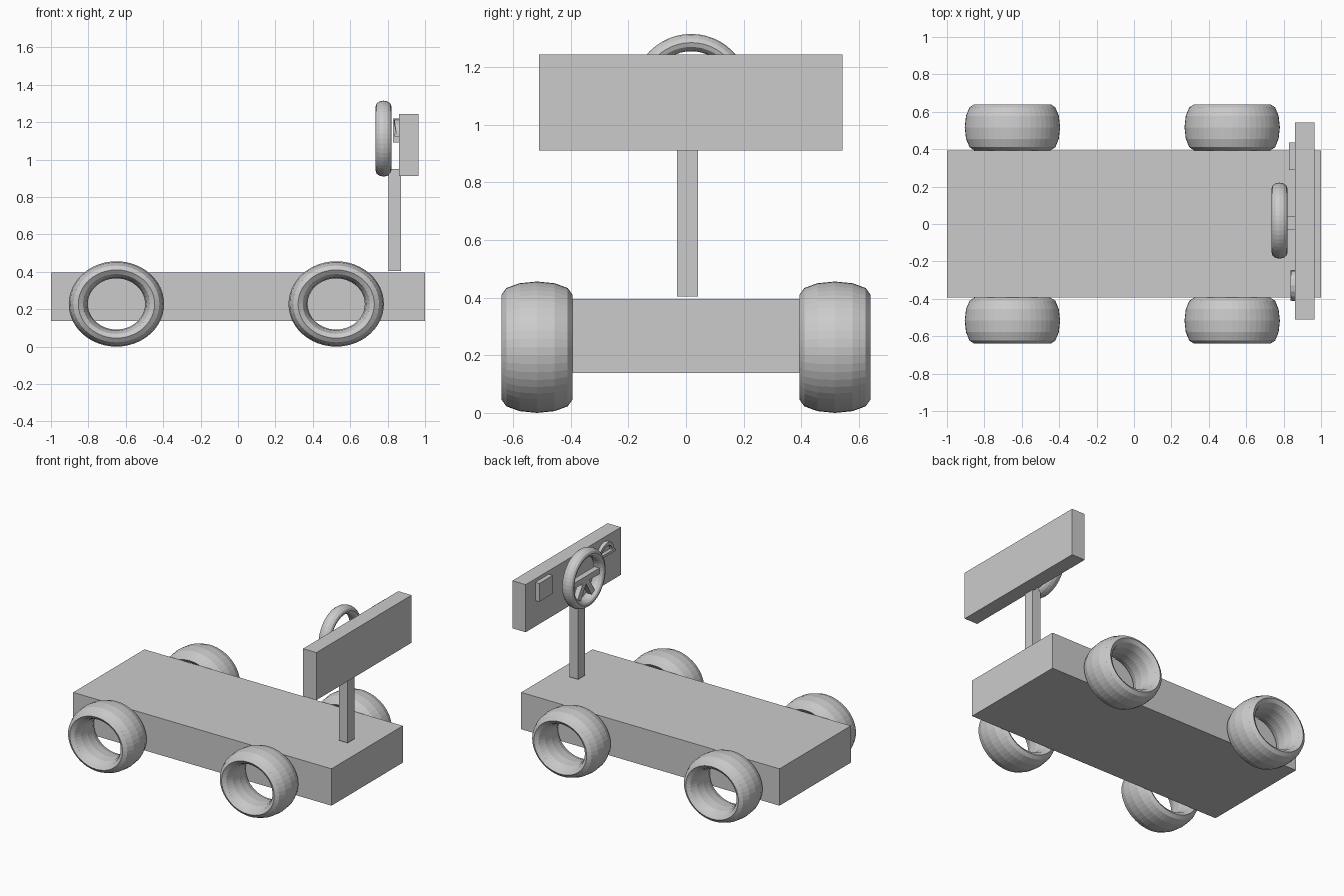
import bpy, bmesh, math
from mathutils import Matrix, Vector

if "Cube" in bpy.data.objects:
    bpy.data.objects.remove(bpy.data.objects["Cube"])

grey = bpy.data.materials.new("light grey")
grey.diffuse_color = (0.6, 0.6, 0.6, 1)
grey.use_nodes = True
grey.node_tree.nodes["Principled BSDF"].inputs["Base Color"].default_value = grey.diffuse_color


def finish(name, bm):
    bmesh.ops.recalc_face_normals(bm, faces=bm.faces)
    me = bpy.data.meshes.new(name)
    bm.to_mesh(me)
    bm.free()
    me.materials.append(grey)
    ob = bpy.data.objects.new(name, me)
    bpy.context.collection.objects.link(ob)
    return ob


def box(name, lo, hi, rot=0.0):
    """Box between two corners, optionally turned about its own x axis."""
    lo, hi = Vector(lo), Vector(hi)
    bm = bmesh.new()
    bmesh.ops.create_cube(bm, size=1, matrix=Matrix.LocRotScale(None, None, hi - lo))
    ob = finish(name, bm)
    ob.location = (lo + hi) / 2
    ob.rotation_euler.x = rot
    return ob


def ring(name, loc, axis, major, minor, half_width, squash=1.0, n=48, m=12):
    """Torus with an oval section around the x or y axis."""
    bm = bmesh.new()
    rows = []
    for i in range(n):
        a = 2 * math.pi * i / n
        row = []
        for j in range(m):
            b = 2 * math.pi * j / m
            r = major + minor * math.cos(b)
            u, v, w = r * math.cos(a), r * math.sin(a) * squash, half_width * math.sin(b)
            row.append(bm.verts.new((u, w, v) if axis == 'Y' else (w, u, v)))
        rows.append(row)
    for i in range(n):
        p, q = rows[i], rows[(i + 1) % n]
        for j in range(m):
            k = (j + 1) % m
            bm.faces.new((p[j], q[j], q[k], p[k]))
    ob = finish(name, bm)
    ob.location = loc
    return ob


# Flat chassis
box("chassis", (-1, -0.394, 0.138), (1, 0.394, 0.396))

# Four open, slightly oval tyres
for end, x in (("rear", -0.65), ("front", 0.525)):
    for side, s in (("left", 1), ("right", -1)):
        ring(f"{end}_{side}_wheel", (x, s * 0.517, 0.228), 'Y',
             0.204, 0.051, 0.123, squash=0.894)

# Column and dashboard
box("steering_column", (0.805, -0.031, 0.404), (0.871, 0.042, 0.95))
box("dashboard", (0.861, -0.51, 0.911), (0.964, 0.543, 1.244))
box("dash_box", (0.83, 0.288, 1.092), (0.87, 0.437, 1.22))

# Steering wheel with a cross bar and two lower spokes
cy, cz = 0.018, 1.112
ring("steering_wheel", (0.778, cy, cz), 'X', 0.173, 0.03, 0.042)
box("wheel_bar", (0.758, cy - 0.15, cz - 0.02), (0.798, cy + 0.15, cz + 0.02))
for name, s in (("left", 1), ("right", -1)):
    a = s * math.radians(32)
    sp = box(f"{name}_spoke", (0.76, -0.02, -0.08), (0.796, 0.02, 0.08), a)
    sp.location = (0.778, cy + 0.08 * math.sin(a), cz - 0.08 * math.cos(a))

# Small arched gauge on the dashboard: half ring with a base and needle
bm = bmesh.new()
sections = []
for i in range(9):
    a = math.pi * i / 8
    c, s = math.cos(a), math.sin(a)
    sections.append([bm.verts.new((x + 0.012 * (1 - s), -0.329 + r * c, 1.13 + r * s))
                     for r, x in ((0.083, 0.835), (0.06, 0.835), (0.06, 0.866), (0.083, 0.866))])
for p, q in zip(sections, sections[1:]):
    for j in range(4):
        k = (j + 1) % 4
        bm.faces.new((p[j], q[j], q[k], p[k]))
bm.faces.new(sections[0])
bm.faces.new(sections[-1])
finish("gauge_arch", bm)
box("gauge_base", (0.836, -0.412, 1.122), (0.866, -0.246, 1.14))
